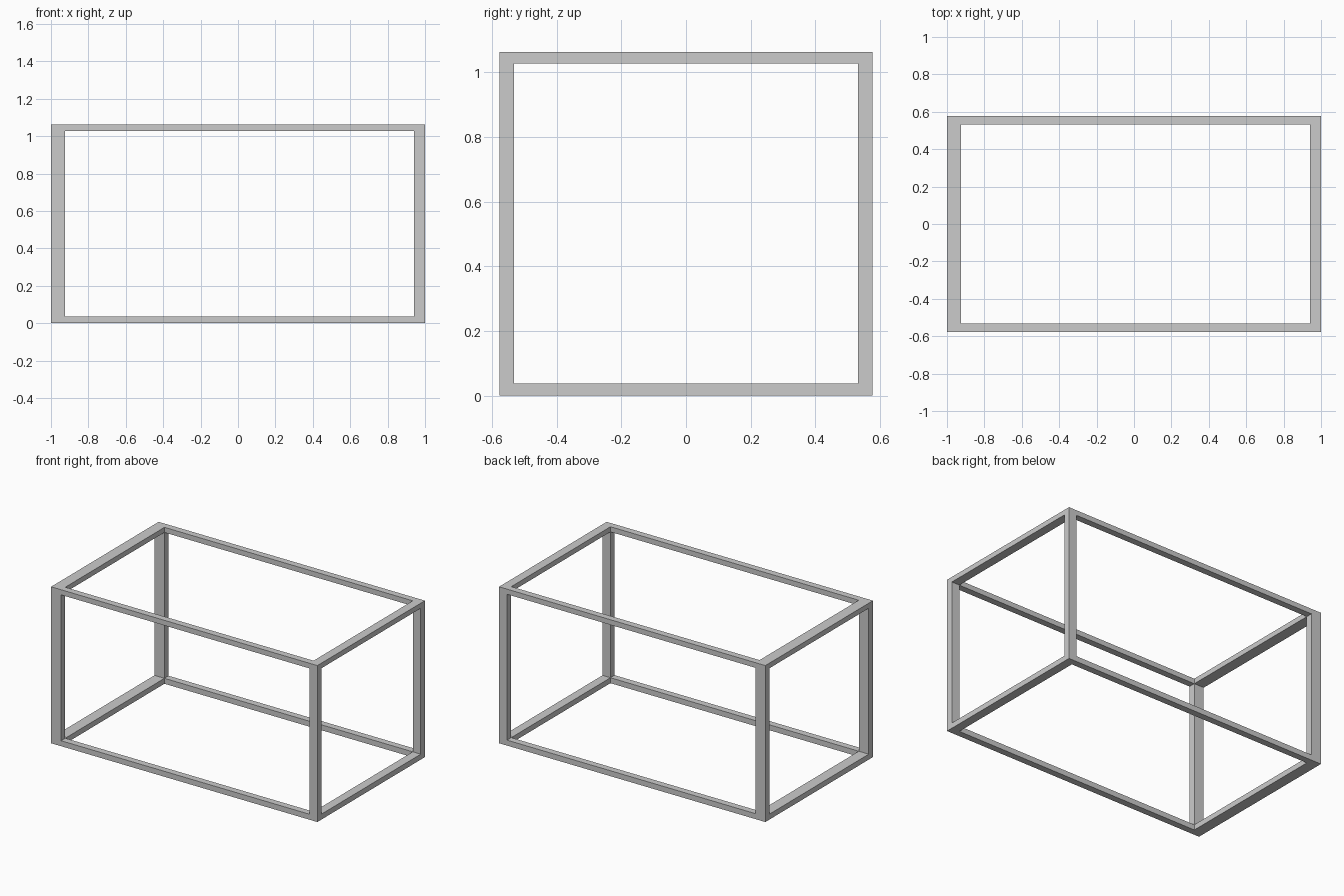
import bpy
import bmesh
from itertools import product

if "Cube" in bpy.data.objects:
    bpy.data.objects.remove(bpy.data.objects["Cube"])

# Outer and inner limits of the bars along each axis
LIMITS = (
    (-1.0, -0.925, 0.94, 1.0),
    (-0.577, -0.532, 0.532, 0.577),
    (0.0, 0.037, 1.027, 1.062),
)


def solid(cell):
    # Bars and corners: a cell lying at the rim on at least two axes
    return all(0 <= c <= 2 for c in cell) and sum(c != 1 for c in cell) >= 2


bm = bmesh.new()
verts = {}


def vert(key):
    if key not in verts:
        verts[key] = bm.verts.new([LIMITS[a][key[a]] for a in range(3)])
    return verts[key]


# Outer skin of the open box frame: a face wherever a bar meets empty space
for cell in product(range(3), repeat=3):
    if not solid(cell):
        continue
    for axis, side in product(range(3), (0, 1)):
        neighbour = list(cell)
        neighbour[axis] += 1 if side else -1
        if solid(neighbour):
            continue
        u, v = (axis + 1) % 3, (axis + 2) % 3
        corners = []
        for du, dv in ((0, 0), (1, 0), (1, 1), (0, 1)):
            key = list(cell)
            key[axis] += side
            key[u] += du
            key[v] += dv
            corners.append(vert(tuple(key)))
        bm.faces.new(corners if side else corners[::-1])

bmesh.ops.recalc_face_normals(bm, faces=bm.faces)
mesh = bpy.data.meshes.new("box_frame")
bm.to_mesh(mesh)
bm.free()
bpy.context.collection.objects.link(bpy.data.objects.new("box_frame", mesh))
